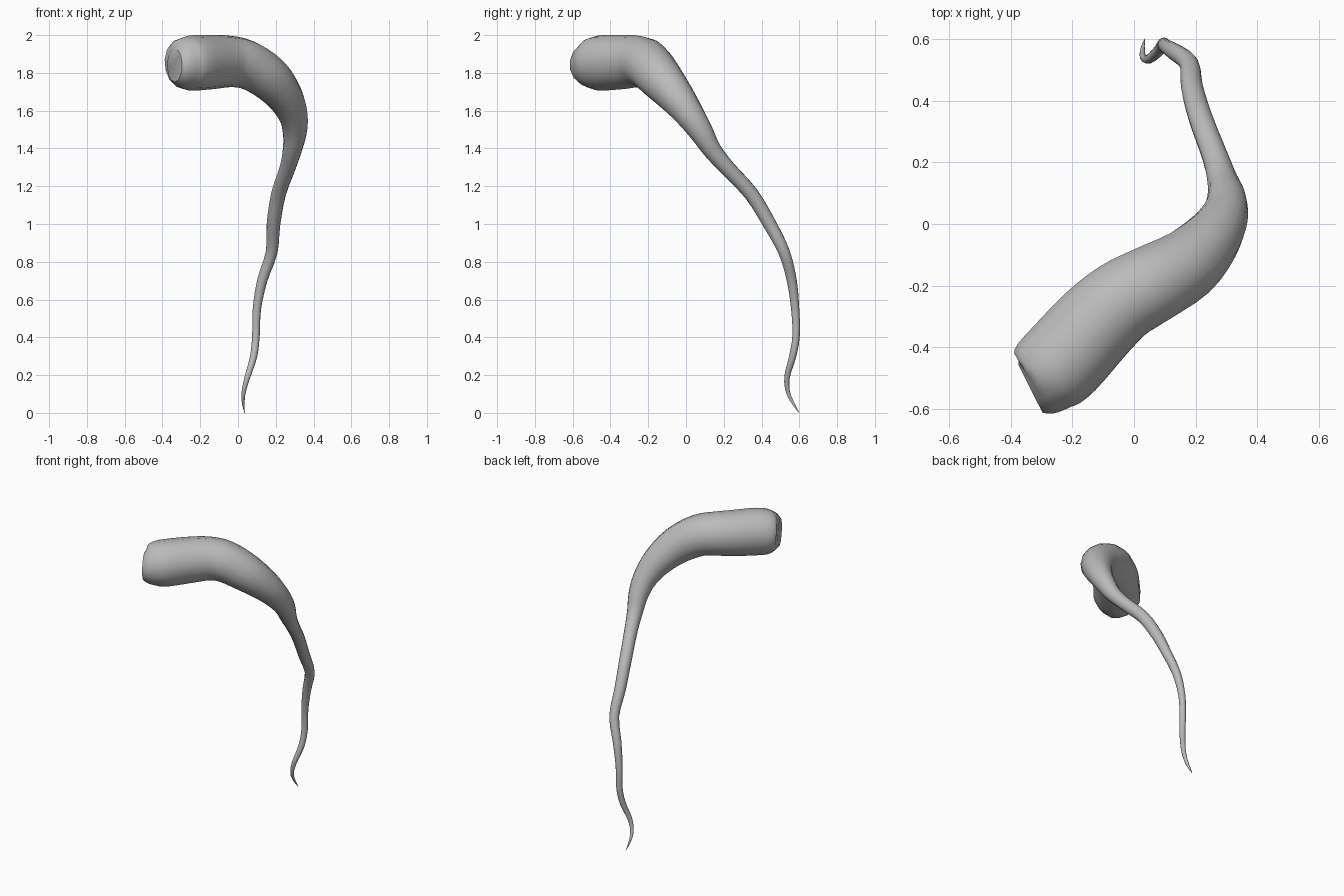
import bpy, bmesh, math
from mathutils import Vector

cube = bpy.data.objects.get("Cube")
if cube:
    bpy.data.objects.remove(cube, do_unlink=True)

SIDES = 14
STEPS = 3

# Centre line from blunt end to tip: x, y, z, radius
path = [
    (-0.335, -0.535, 1.84, 0.088), (-0.312, -0.517, 1.843, 0.118),
    (-0.28, -0.485, 1.848, 0.14), (-0.23, -0.44, 1.853, 0.147),
    (-0.125, -0.325, 1.858, 0.143), (-0.04, -0.25, 1.86, 0.136),
    (0.05, -0.20, 1.842, 0.13), (0.165, -0.135, 1.77, 0.118),
    (0.25, -0.05, 1.67, 0.097), (0.293, 0.025, 1.57, 0.077),
    (0.3, 0.085, 1.48, 0.063), (0.287, 0.14, 1.39, 0.05),
    (0.262, 0.22, 1.295, 0.042), (0.215, 0.345, 1.16, 0.039),
    (0.188, 0.443, 1.0, 0.036), (0.178, 0.52, 0.85, 0.031),
    (0.128, 0.56, 0.7, 0.027), (0.1, 0.578, 0.55, 0.022),
    (0.095, 0.583, 0.41, 0.02), (0.083, 0.565, 0.3, 0.019),
    (0.05, 0.535, 0.19, 0.015), (0.03, 0.54, 0.11, 0.011),
    (0.028, 0.568, 0.05, 0.007), (0.035, 0.6, 0.0, 0.001),
]


def smooth_path(points, steps):
    """Catmull-Rom samples through position and radius together."""
    pts = [Vector(p) for p in points]
    pts = [2 * pts[0] - pts[1]] + pts + [2 * pts[-1] - pts[-2]]
    out = []
    for a, b, c, d in zip(pts, pts[1:], pts[2:], pts[3:]):
        for i in range(steps):
            t = i / steps
            out.append(0.5 * (2 * b + (c - a) * t
                              + (2 * a - 5 * b + 4 * c - d) * t * t
                              + (3 * b - a - 3 * c + d) * t ** 3))
    return out + [pts[-2]]


samples = smooth_path(path, STEPS)
centres = [s.to_3d() for s in samples]

# Loft rings along the path without twisting
bm = bmesh.new()
rings = []
tangent = Vector((0.89, 0.45, 0.0)).normalized()
side = Vector((0, 0, 1))
for i, (centre, sample) in enumerate(zip(centres, samples)):
    if i:
        ahead = centres[min(i + 1, len(centres) - 1)] - centres[i - 1]
        turn = min(1.0, i / (2 * STEPS))
        tangent = tangent.lerp(ahead.normalized(), turn).normalized()
    side = (side - tangent * side.dot(tangent)).normalized()
    across = tangent.cross(side)
    ring = []
    for k in range(SIDES):
        a = math.tau * k / SIDES
        offset = side * math.cos(a) + across * math.sin(a)
        ring.append(bm.verts.new(centre + offset * max(sample.w, 0.001)))
    rings.append(ring)

for lower, upper in zip(rings, rings[1:]):
    for k in range(SIDES):
        n = (k + 1) % SIDES
        bm.faces.new((lower[k], lower[n], upper[n], upper[k]))

# Flat blunt end and tiny closed tip
bm.faces.new(list(reversed(rings[0])))
bm.faces.new(rings[-1])
bmesh.ops.recalc_face_normals(bm, faces=bm.faces)

mesh = bpy.data.meshes.new("tapered_tail")
bm.to_mesh(mesh)
bm.free()
tail = bpy.data.objects.new("tapered_tail", mesh)
bpy.context.collection.objects.link(tail)

# Plain grey surface
grey = bpy.data.materials.new("plain_grey")
grey.use_nodes = True
colour = (0.5, 0.5, 0.5, 1.0)
grey.diffuse_color = colour
grey.node_tree.nodes["Principled BSDF"].inputs["Base Color"].default_value = colour
mesh.materials.append(grey)

bpy.ops.object.select_all(action="DESELECT")
tail.select_set(True)
bpy.context.view_layer.objects.active = tail
bpy.ops.object.shade_smooth_by_angle(angle=math.radians(35))
